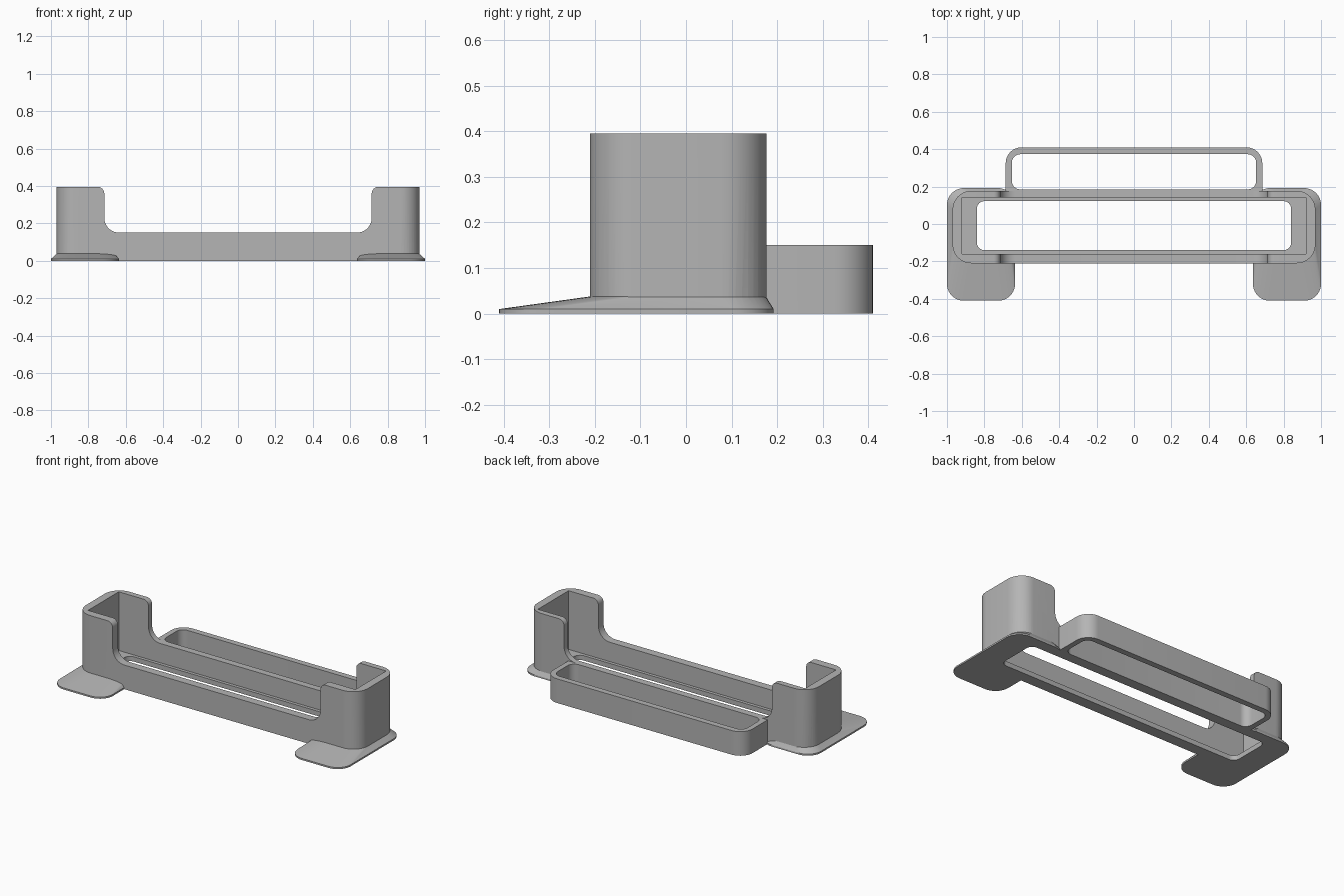
import bpy, bmesh
from math import sin, cos, pi

cube = bpy.data.objects.get("Cube")
if cube:
    bpy.data.objects.remove(cube, do_unlink=True)

grey = bpy.data.materials.new("matte grey")
grey.use_nodes = True
colour = (0.46, 0.46, 0.46, 1)
grey.diffuse_color = colour
grey.node_tree.nodes["Principled BSDF"].inputs["Base Color"].default_value = colour


def arc(cx, cy, r, start, end, steps=10):
    return [(cx + r * cos(start + (end - start) * i / steps),
             cy + r * sin(start + (end - start) * i / steps)) for i in range(steps + 1)]


def rounded_rect(x0, x1, y0, y1, r):
    if r == 0:
        return [(x0, y0), (x1, y0), (x1, y1), (x0, y1)]
    corners = [(x1 - r, y1 - r), (x0 + r, y1 - r), (x0 + r, y0 + r), (x1 - r, y0 + r)]
    return [p for i, (cx, cy) in enumerate(corners)
            for p in arc(cx, cy, r, i * pi / 2, (i + 1) * pi / 2)]


def add_object(name, bm):
    bmesh.ops.recalc_face_normals(bm, faces=bm.faces)
    mesh = bpy.data.meshes.new(name)
    bm.to_mesh(mesh)
    bm.free()
    mesh.materials.append(grey)
    obj = bpy.data.objects.new(name, mesh)
    bpy.context.collection.objects.link(obj)
    return obj


def extrude(name, points, direction):
    """Closed prism from 3D outline points."""
    bm = bmesh.new()
    face = bm.faces.new([bm.verts.new(p) for p in points])
    new = bmesh.ops.extrude_face_region(bm, geom=[face])["geom"]
    bmesh.ops.translate(bm, vec=direction,
                        verts=[g for g in new if isinstance(g, bmesh.types.BMVert)])
    return add_object(name, bm)


def slab(name, outline, z0, z1):
    return extrude(name, [(x, y, z0) for x, y in outline], (0, 0, z1 - z0))


def foot(name, side):
    """Thin rounded pad sloping up to the tower wall."""
    pad = rounded_rect(0.636, 1.0, -0.41, 0.192, 0.09)
    crown = rounded_rect(0.66, 0.968, -0.208, 0.175, 0.098)
    bm = bmesh.new()
    for outline, z in ((pad, 0), (pad, 0.01), (crown, 0.038)):
        for x, y in outline:
            bm.verts.new((side * x, y, z))
    hull = bmesh.ops.convex_hull(bm, input=bm.verts)
    loose = {v for v in hull["geom_interior"] if isinstance(v, bmesh.types.BMVert)}
    bmesh.ops.delete(bm, geom=list(loose), context='VERTS')
    bmesh.ops.dissolve_limit(bm, angle_limit=0.01, verts=bm.verts, edges=bm.edges)
    return add_object(name, bm)


def combine(target, tool, operation):
    mod = target.modifiers.new(tool.name, 'BOOLEAN')
    mod.operation = operation
    mod.solver = 'EXACT'
    mod.object = tool
    bpy.context.view_layer.update()
    result = bpy.data.meshes.new_from_object(
        target.evaluated_get(bpy.context.evaluated_depsgraph_get()))
    target.modifiers.clear()
    target.data = result
    bpy.data.objects.remove(tool, do_unlink=True)


# Main tray with its two end towers
holder = slab("holder_body", rounded_rect(-0.97, 0.97, -0.21, 0.177, 0.1), 0, 0.395)

# Low middle section, filleted up to the towers
half = (arc(0.635, 0.23, 0.08, -pi / 2, 0) + arc(0.75, 0.36, 0.035, pi, pi / 2)
        + [(0.75, 0.6)])
profile = half + [(-x, z) for x, z in reversed(half)]
combine(holder, extrude("middle_cut", [(x, -0.6, z) for x, z in profile], (0, 1.2, 0)),
        'DIFFERENCE')

# Rear pocket frame and front feet
combine(holder, slab("rear_pocket", rounded_rect(-0.686, 0.686, 0.0, 0.41, 0.085), 0, 0.15), 'UNION')
for side, name in ((1, "left_foot"), (-1, "right_foot")):
    combine(holder, foot(name, side), 'UNION')

# Tray cavity, floor slot and pocket opening
cuts = [("tray_cavity", rounded_rect(-0.92, 0.92, -0.16, 0.142, 0), 0.03),
        ("floor_slot", rounded_rect(-0.84, 0.84, -0.14, 0.122, 0.04), -0.1),
        ("pocket_opening", rounded_rect(-0.653, 0.653, 0.185, 0.373, 0.045), -0.1)]
for name, outline, z in cuts:
    combine(holder, slab(name, outline, z, 0.6), 'DIFFERENCE')

# Smooth curves with sharp edges
bpy.ops.object.select_all(action='DESELECT')
holder.select_set(True)
bpy.context.view_layer.objects.active = holder
bpy.ops.object.shade_smooth_by_angle(angle=pi / 6)
